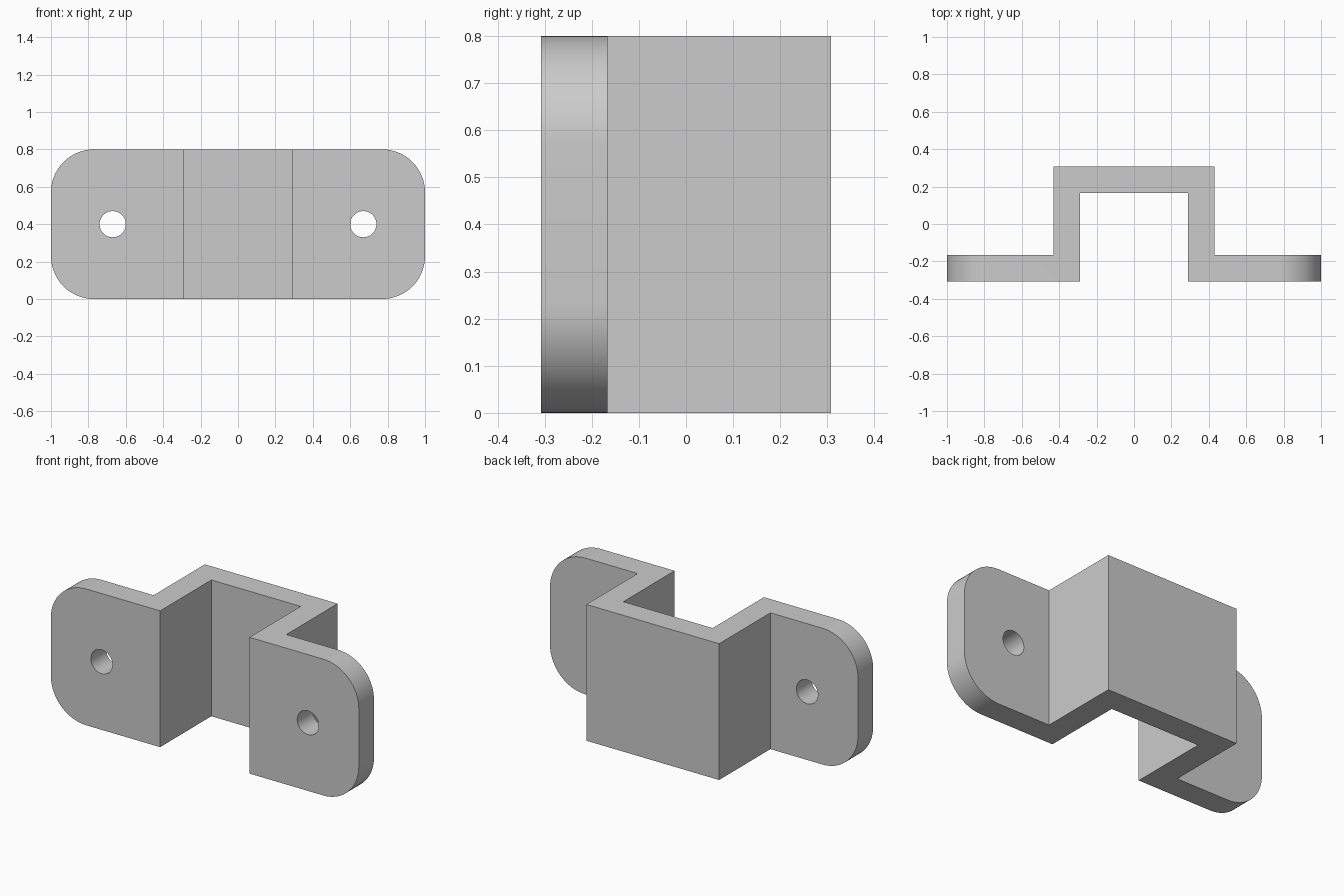
import bpy
import bmesh
import math

if "Cube" in bpy.data.objects:
    bpy.data.objects.remove(bpy.data.objects["Cube"], do_unlink=True)

HEIGHT = 0.8
DEPTH = 0.308      # half depth of the bracket
WALL = 0.141       # sheet thickness
INNER = 0.29       # half width of the channel
OUTER = INNER + WALL
CORNER = 0.23      # tab corner radius
HOLE_X, HOLE_R = 0.67, 0.07

grey = bpy.data.materials.new("plain grey")
grey.use_nodes = True
colour = (0.6, 0.6, 0.6, 1)
grey.diffuse_color = colour
grey.node_tree.nodes["Principled BSDF"].inputs["Base Color"].default_value = colour

# Hat-shaped plan, half of it mirrored, extruded upward
half = [(INNER, DEPTH - WALL), (INNER, -DEPTH), (1, -DEPTH),
        (1, WALL - DEPTH), (OUTER, WALL - DEPTH), (OUTER, DEPTH)]
plan = half + [(-x, y) for x, y in reversed(half)]
bm = bmesh.new()
base = bm.faces.new([bm.verts.new((x, y, 0)) for x, y in plan])
top = bmesh.ops.extrude_face_region(bm, geom=[base])["geom"]
bmesh.ops.translate(bm, vec=(0, 0, HEIGHT),
                    verts=[v for v in top if isinstance(v, bmesh.types.BMVert)])
bmesh.ops.recalc_face_normals(bm, faces=bm.faces)

# Round the four outer corners of the tabs
corners = [e for e in bm.edges if all(abs(v.co.x) > 0.99 for v in e.verts)
           and abs(e.verts[0].co.y - e.verts[1].co.y) > 0.01]
bmesh.ops.bevel(bm, geom=corners, offset=CORNER, segments=16,
                profile=0.5, affect='EDGES')
mesh = bpy.data.meshes.new("bracket")
bm.to_mesh(mesh)
bm.free()
bracket = bpy.data.objects.new("bracket", mesh)
bpy.context.collection.objects.link(bracket)
mesh.materials.append(grey)

# Screw holes through both tabs
for side in (-1, 1):
    bpy.ops.mesh.primitive_cylinder_add(
        vertices=48, radius=HOLE_R, depth=3 * WALL, rotation=(math.pi / 2, 0, 0),
        location=(side * HOLE_X, WALL / 2 - DEPTH, HEIGHT / 2))
    cutter = bpy.context.object
    cutter.name = "hole_cutter"
    cutter.hide_render = True
    cutter.data.materials.append(grey)
    cut = bracket.modifiers.new("screw_hole", 'BOOLEAN')
    cut.operation = 'DIFFERENCE'
    cut.solver = 'EXACT'
    cut.object = cutter
    bpy.context.view_layer.objects.active = bracket
    bpy.ops.object.modifier_apply(modifier=cut.name)
    bpy.data.objects.remove(cutter, do_unlink=True)

# Smooth the rounded surfaces, keep the folds crisp
bpy.ops.object.select_all(action='DESELECT')
bracket.select_set(True)
bpy.context.view_layer.objects.active = bracket
bpy.ops.object.shade_smooth_by_angle(angle=math.radians(30))
